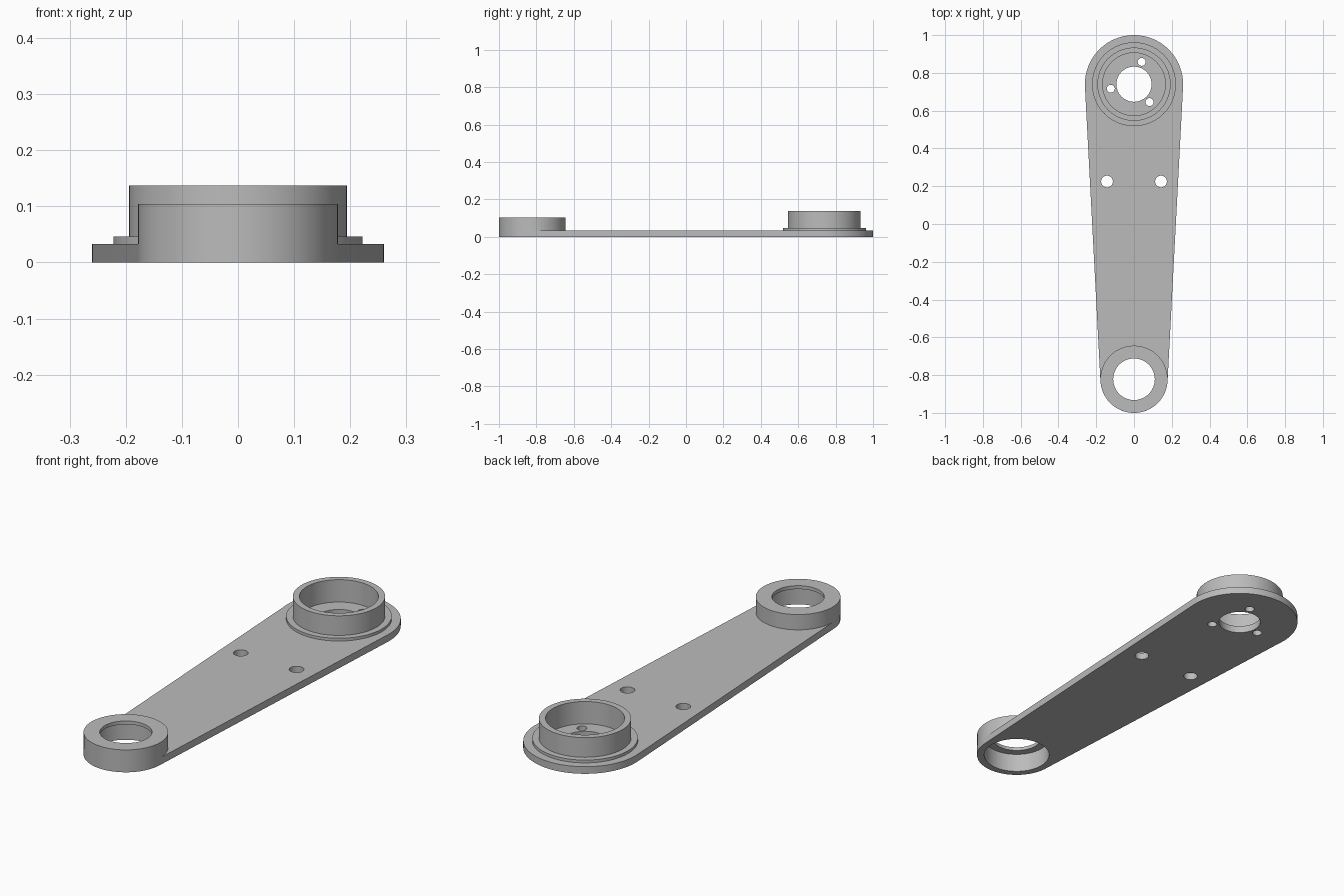
import bpy
import bmesh
from math import sin, cos, pi, radians, asin

old = bpy.data.objects.get("Cube")
if old:
    bpy.data.objects.remove(old, do_unlink=True)

BIG_Y, BIG_R = 0.74, 0.26
SMALL_Y, SMALL_R = -0.822, 0.178
PLATE_H = 0.033
SEGS = 96

grey = bpy.data.materials.new("machined grey")
grey.use_nodes = True
grey.diffuse_color = (0.5, 0.5, 0.5, 1)
grey.node_tree.nodes["Principled BSDF"].inputs["Base Color"].default_value = (0.5, 0.5, 0.5, 1)


def make_object(name, bm):
    bmesh.ops.recalc_face_normals(bm, faces=bm.faces)
    mesh = bpy.data.meshes.new(name)
    bm.to_mesh(mesh)
    bm.free()
    mesh.materials.append(grey)
    obj = bpy.data.objects.new(name, mesh)
    bpy.context.collection.objects.link(obj)
    return obj


def select(obj):
    bpy.ops.object.select_all(action='DESELECT')
    obj.select_set(True)
    bpy.context.view_layer.objects.active = obj


def smooth(obj):
    select(obj)
    bpy.ops.object.shade_smooth_by_angle(angle=radians(30))


def lathe(name, y, profile):
    """Spin a closed (radius, height) profile around a vertical axis at y."""
    bm = bmesh.new()
    rings = []
    for i in range(SEGS):
        a = 2 * pi * i / SEGS
        rings.append([bm.verts.new((r * cos(a), y + r * sin(a), z)) for r, z in profile])
    n = len(profile)
    for i, ring in enumerate(rings):
        nxt = rings[(i + 1) % SEGS]
        for j in range(n):
            k = (j + 1) % n
            bm.faces.new((ring[j], nxt[j], nxt[k], ring[k]))
    obj = make_object(name, bm)
    smooth(obj)
    return obj


def arc(y, r, start, end):
    steps = SEGS // 2
    angles = [start + (end - start) * i / steps for i in range(steps + 1)]
    return [(r * cos(a), y + r * sin(a), 0) for a in angles]


# Tapered arm plate: two end arcs joined by tangent sides
tilt = asin((BIG_R - SMALL_R) / (BIG_Y - SMALL_Y))
outline = arc(BIG_Y, BIG_R, -tilt, pi + tilt) + arc(SMALL_Y, SMALL_R, pi + tilt, 2 * pi - tilt)
bm = bmesh.new()
base = bm.faces.new([bm.verts.new(p) for p in outline])
top = bmesh.ops.extrude_face_region(bm, geom=[base])
bmesh.ops.translate(bm, vec=(0, 0, PLATE_H),
                    verts=[v for v in top["geom"] if isinstance(v, bmesh.types.BMVert)])
plate = make_object("arm_plate", bm)

# Holes through the plate: bores, side pair and three screw holes
holes = [(0, BIG_Y, 0.093), (0, SMALL_Y, 0.146)]
holes += [(side * 0.143, 0.225, 0.031) for side in (-1, 1)]
for i in range(3):
    a = radians(71 + 120 * i)
    holes.append((0.125 * cos(a), BIG_Y + 0.125 * sin(a), 0.021))
bm = bmesh.new()
for x, y, r in holes:
    made = bmesh.ops.create_cone(bm, cap_ends=True, segments=SEGS if r > 0.05 else 40,
                                 radius1=r, radius2=r, depth=0.2)
    bmesh.ops.translate(bm, vec=(x, y, 0), verts=made["verts"])
cutter = make_object("hole_cutter", bm)
cutter.hide_render = True
mod = plate.modifiers.new("holes", 'BOOLEAN')
mod.operation = 'DIFFERENCE'
mod.solver = 'EXACT'
mod.object = cutter
select(plate)
bpy.ops.object.modifier_apply(modifier=mod.name)
bpy.data.objects.remove(cutter, do_unlink=True)
smooth(plate)

# Large bearing cup with a low shoulder around its foot
lathe("large_bearing_cup", BIG_Y, [
    (0.222, PLATE_H), (0.222, 0.046), (0.194, 0.046),
    (0.194, 0.137), (0.166, 0.137), (0.166, PLATE_H)])

# Small bearing cup, open underneath with a retaining lip on top
lathe("small_bearing_cup", SMALL_Y, [
    (SMALL_R, PLATE_H), (SMALL_R, 0.104), (0.11, 0.104),
    (0.11, 0.088), (0.146, 0.088), (0.146, PLATE_H)])
